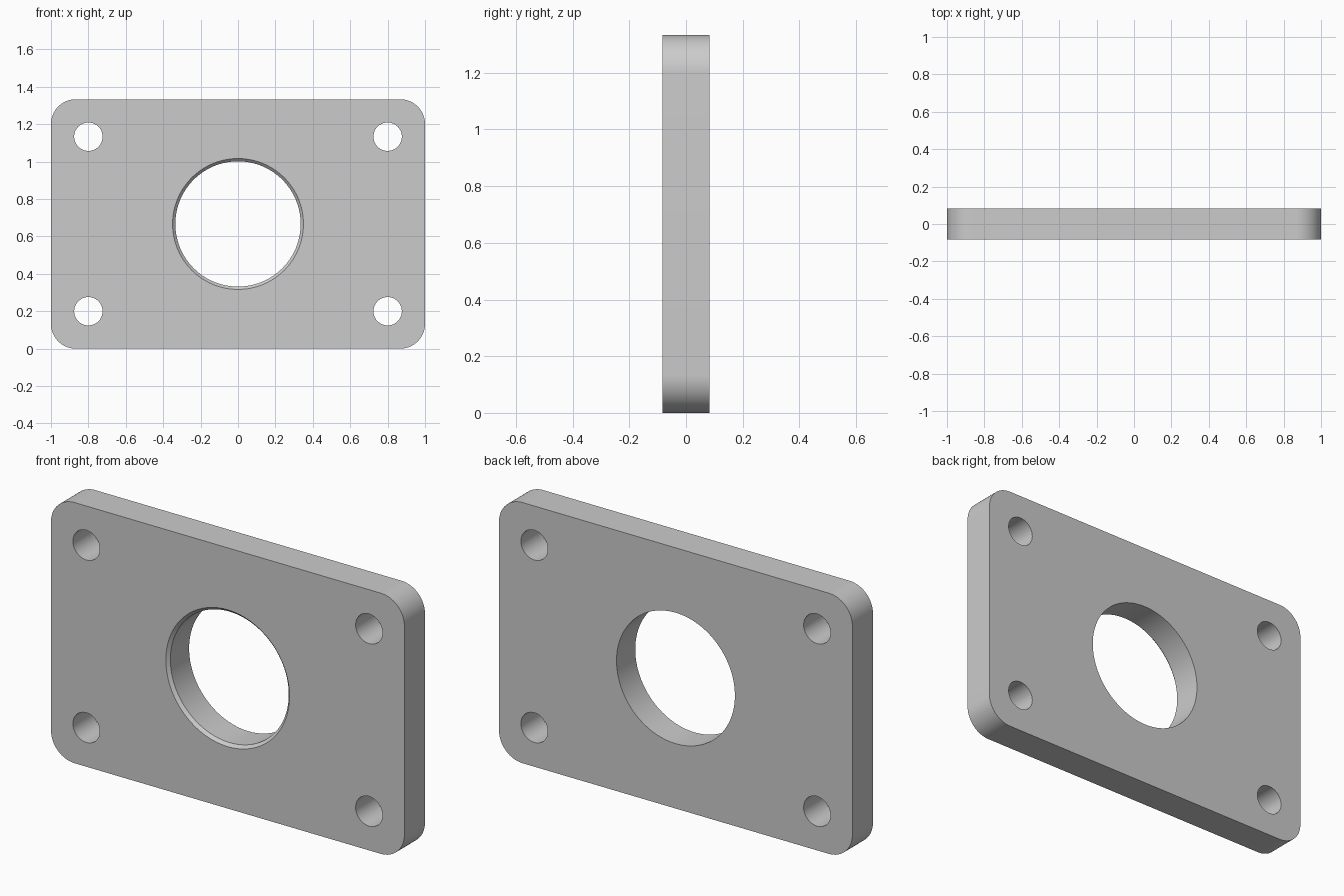
import bpy, bmesh
from math import sin, cos, pi, radians

if "Cube" in bpy.data.objects:
    bpy.data.objects.remove(bpy.data.objects["Cube"])

W, H, T = 1.0, 4 / 3, 1 / 12      # half width, height, half thickness
CORNER = 0.133


def stack(name, rings):
    """Closed solid from matching loops of (x, y, z) points, front to back."""
    bm = bmesh.new()
    loops = [[bm.verts.new(p) for p in ring] for ring in rings]
    n = len(loops[0])
    for a, b in zip(loops, loops[1:]):
        for i in range(n):
            j = (i + 1) % n
            bm.faces.new((a[i], a[j], b[j], b[i]))
    bm.faces.new(loops[0])
    bm.faces.new(loops[-1])
    bmesh.ops.recalc_face_normals(bm, faces=bm.faces)
    mesh = bpy.data.meshes.new(name)
    bm.to_mesh(mesh)
    bm.free()
    obj = bpy.data.objects.new(name, mesh)
    bpy.context.collection.objects.link(obj)
    return obj


def round_cutter(name, x, z, profile, n):
    """Turned cutter along y from (radius, y) pairs."""
    return stack(name, [[(x + r * cos(2 * pi * i / n), y, z + r * sin(2 * pi * i / n))
                         for i in range(n)] for r, y in profile])


# Plate with rounded corners
outline = []
for k, (sx, sz) in enumerate([(1, 1), (-1, 1), (-1, -1), (1, -1)]):
    for i in range(17):
        a = (k + i / 16) * pi / 2
        outline.append((sx * (W - CORNER) + CORNER * cos(a),
                        H / 2 + sz * (H / 2 - CORNER) + CORNER * sin(a)))
plate = stack("mounting_plate", [[(x, y, z) for x, z in outline] for y in (-T, T)])

# Central bore, chamfered at the front, and four bolt holes
bore, chamfer = 0.335, 0.015
cutters = [round_cutter("bore_cutter", 0, H / 2,
                        [(bore + chamfer + 0.05, -T - 0.05), (bore, -T + chamfer),
                         (bore, T + 0.05)], 96)]
for x in (-0.8, 0.8):
    for z in (0.2, H - 0.2):
        cutters.append(round_cutter("bolt_cutter", x, z,
                                    [(0.076, -T - 0.05), (0.076, T + 0.05)], 48))

bpy.context.view_layer.objects.active = plate
plate.select_set(True)
for cutter in cutters:
    cutter.hide_render = True
    mod = plate.modifiers.new("hole", 'BOOLEAN')
    mod.operation, mod.solver, mod.object = 'DIFFERENCE', 'EXACT', cutter
    bpy.ops.object.modifier_apply(modifier=mod.name)
    bpy.data.objects.remove(cutter)

bpy.ops.object.shade_smooth_by_angle(angle=radians(30))
